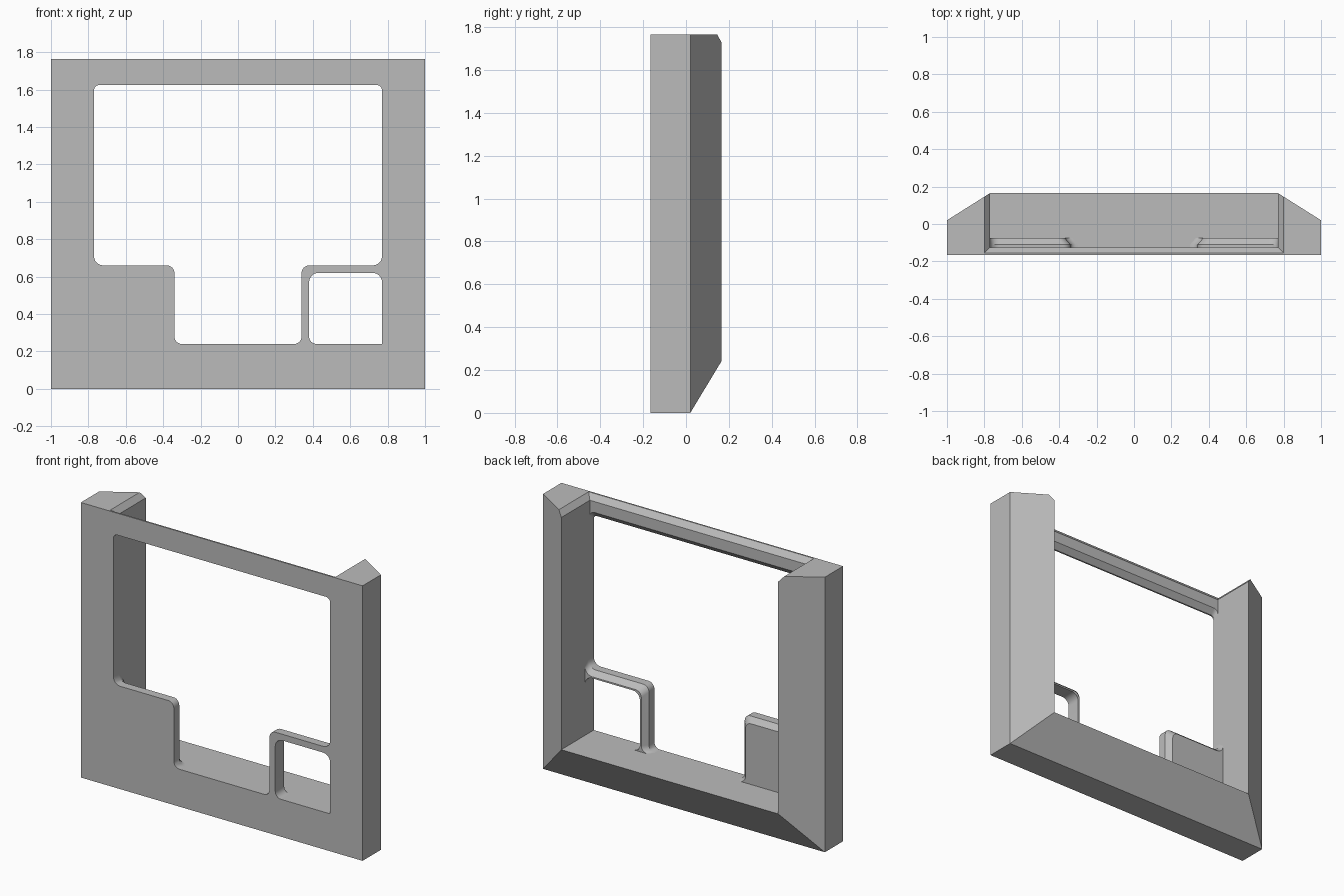
import bpy
import bmesh
import math
from mathutils import Vector

cube = bpy.data.objects.get("Cube")
if cube:
    bpy.data.objects.remove(cube, do_unlink=True)

grey = bpy.data.materials.new("plain_grey")
grey.use_nodes = True
colour = (0.5, 0.5, 0.5, 1)
grey.diffuse_color = colour
grey.node_tree.nodes["Principled BSDF"].inputs["Base Color"].default_value = colour

FRONT, BACK, SIDE_BACK = -0.165, 0.165, 0.02
TOP, FLOOR, INNER = 1.765, 0.24, 0.77


def finish(name, bm):
    bmesh.ops.recalc_face_normals(bm, faces=bm.faces[:])
    mesh = bpy.data.meshes.new(name)
    bm.to_mesh(mesh)
    bm.free()
    mesh.materials.append(grey)
    obj = bpy.data.objects.new(name, mesh)
    bpy.context.collection.objects.link(obj)
    bpy.ops.object.select_all(action='DESELECT')
    obj.select_set(True)
    bpy.context.view_layer.objects.active = obj
    bpy.ops.object.shade_smooth_by_angle(angle=math.radians(30))
    return obj


def outline(corners, steps=6):
    """Polygon of (x, z, radius) corners; right angles with a radius become arcs."""
    points = []
    for i, (x, z, r) in enumerate(corners):
        p = Vector((x, z))
        if r == 0:
            points.append(p)
            continue
        before = Vector(corners[i - 1][:2]) - p
        after = Vector(corners[(i + 1) % len(corners)][:2]) - p
        a, b = before.normalized() * r, after.normalized() * r
        for k in range(steps + 1):
            t = math.pi / 2 * k / steps
            points.append(p + a * (1 - math.sin(t)) + b * (1 - math.cos(t)))
    return points


def loft(name, levels):
    """Solid through matching outlines, each given with its depth."""
    bm = bmesh.new()
    rings = [[bm.verts.new((p.x, y, p.y)) for p in pts] for y, pts in levels]
    n = len(rings[0])
    for r0, r1 in zip(rings, rings[1:]):
        for i in range(n):
            j = (i + 1) % n
            bm.faces.new((r0[i], r0[j], r1[j], r1[i]))
    bm.faces.new(rings[0])
    bm.faces.new(rings[-1])
    bmesh.ops.remove_doubles(bm, verts=bm.verts[:], dist=0.0005)
    return finish(name, bm)


# U-shaped surround: one section swept down a side, across the base and up
bm = bmesh.new()
stations = []
for side, is_top in ((-1, True), (-1, False), (1, False), (1, True)):
    outer = Vector((side, TOP if is_top else 0))
    inner = Vector((side * INNER, 1.73 if is_top else FLOOR))
    middle = Vector((side * 0.8, TOP)) if is_top else outer.lerp(inner, 0.87)
    section = ((outer, FRONT), (outer, SIDE_BACK), (middle, 0.146),
               (inner, BACK), (inner, FRONT), (middle, FRONT))
    stations.append([bm.verts.new((p.x, y, p.y)) for p, y in section])
for s0, s1 in zip(stations, stations[1:]):
    for i in range(6):
        j = (i + 1) % 6
        bm.faces.new((s0[i], s0[j], s1[j], s1[i]))
for s in (stations[0], stations[-1]):
    bm.faces.new((s[0], s[1], s[2], s[5]))
    bm.faces.new((s[2], s[3], s[4], s[5]))
finish("surround", bm)


# Top bar, chamfered towards the back, with rounded opening corners
def bar(d):
    half = [(0.8 - d * 0.8, TOP - d, 0), (INNER, 1.73 - d * 0.3, 0),
            (INNER, 1.595 + d, 0), (INNER, 1.625 + d, 0.03)]
    mirrored = [(-x, z, r) for x, z, r in reversed(half)]
    return outline(half + mirrored)


loft("top_bar", [(FRONT, bar(0)), (-0.155, bar(0)), (-0.125, bar(0.035))])


# Solid corner panel with a chamfered back rim
def panel(d):
    x, z = -0.34 - d, 0.66 - d
    return outline([(-INNER, FLOOR, 0), (-INNER, z + 0.05, 0), (-INNER, z, 0.05),
                    (x, z, 0.04), (x, FLOOR, 0.04), (x + 0.04, FLOOR, 0)])


loft("corner_panel", [(FRONT, panel(0)), (-0.11, panel(0)), (-0.075, panel(0.03))])


# Slim rail around the small opening, chamfered on its outer rim
def rail(d):
    x, z = 0.34 + d, 0.66 - d
    return outline([(x - 0.04, FLOOR, 0), (x, FLOOR, 0.04), (x, z, 0.04),
                    (INNER, z, 0.05), (INNER, z + 0.05, 0),
                    (INNER, 0.57, 0), (INNER, 0.62, 0.05), (0.38, 0.62, 0.05),
                    (0.38, FLOOR, 0.04), (0.42, FLOOR, 0)])


loft("corner_rail", [(FRONT, rail(0)), (-0.11, rail(0)), (-0.075, rail(0.03))])
